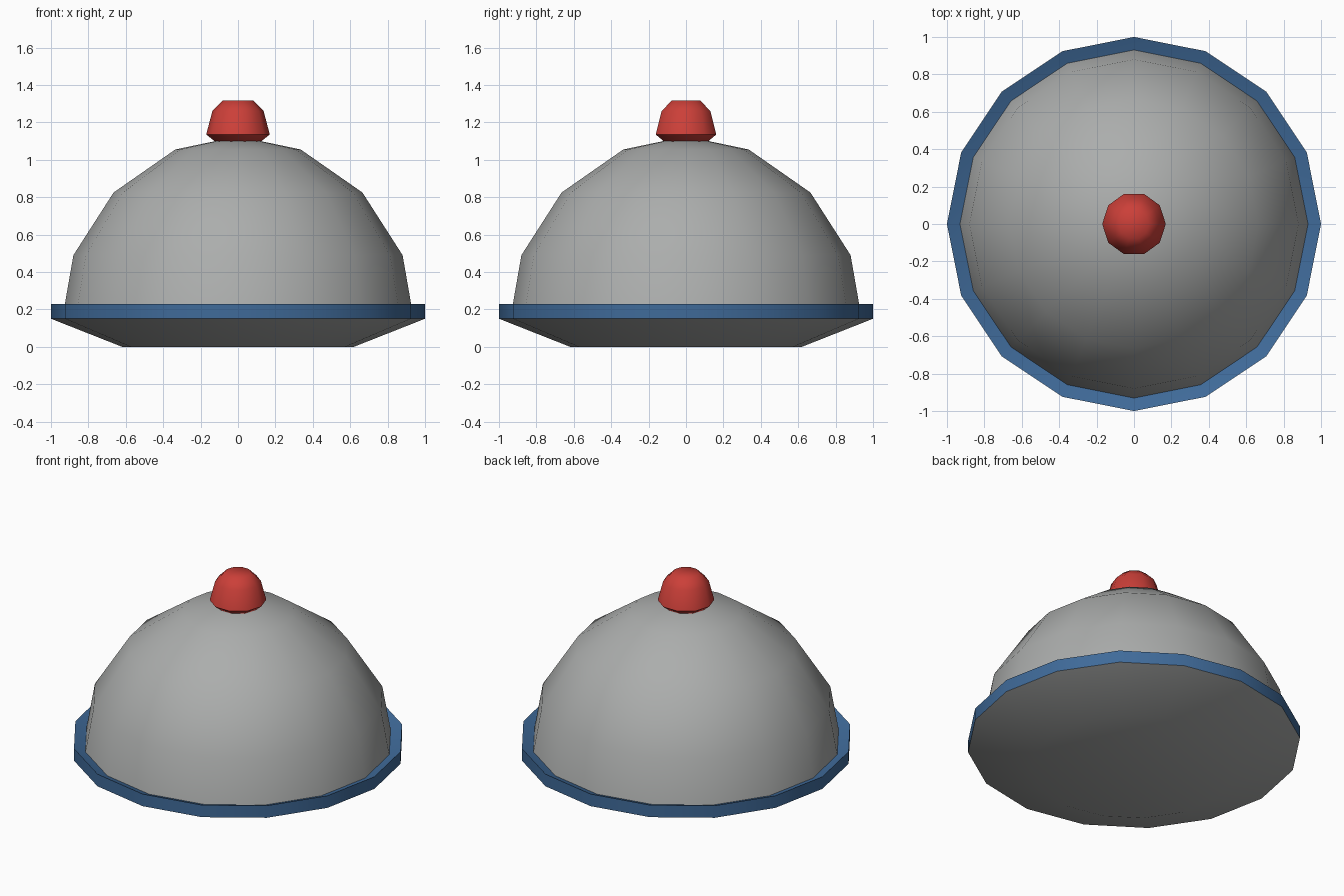
import bpy, bmesh
from math import cos, sin, pi, radians

old = bpy.data.objects.get("Cube")
if old:
    bpy.data.objects.remove(old, do_unlink=True)


def material(name, rgb):
    m = bpy.data.materials.new(name)
    m.use_nodes = True
    m.diffuse_color = (*rgb, 1)
    bsdf = next(n for n in m.node_tree.nodes if n.type == 'BSDF_PRINCIPLED')
    bsdf.inputs["Base Color"].default_value = (*rgb, 1)
    return m


grey = material("grey metal", (0.41, 0.42, 0.415))
blue = material("blue rim", (0.05, 0.145, 0.32))
red = material("red knob", (0.6, 0.05, 0.04))


def lathe(name, profile, sides, materials, band_slots=None, angle=50):
    """Turn a bottom-to-top (radius, height) profile around z."""
    bm = bmesh.new()
    rings = []
    for r, z in profile:
        if r == 0:
            rings.append([bm.verts.new((0, 0, z))] * sides)
        else:
            rings.append([bm.verts.new((r * cos(2 * pi * i / sides),
                                        r * sin(2 * pi * i / sides), z))
                          for i in range(sides)])
    for band, (low, high) in enumerate(zip(rings, rings[1:])):
        for i in range(sides):
            j = (i + 1) % sides
            corners = list(dict.fromkeys((low[i], low[j], high[j], high[i])))
            face = bm.faces.new(corners)
            face.material_index = band_slots[band] if band_slots else 0
    mesh = bpy.data.meshes.new(name)
    bm.to_mesh(mesh)
    bm.free()
    for m in materials:
        mesh.materials.append(m)
    obj = bpy.data.objects.new(name, mesh)
    bpy.context.collection.objects.link(obj)
    bpy.ops.object.select_all(action='DESELECT')
    obj.select_set(True)
    bpy.context.view_layer.objects.active = obj
    bpy.ops.object.shade_smooth_by_angle(angle=radians(angle))
    return obj


# Shallow plate: grey underside, blue rim and inner slope
lathe("plate", [(0, 0), (0.62, 0), (1, 0.15), (1, 0.23), (0.62, 0.08), (0, 0.08)],
      16, [grey, blue], [0, 0, 1, 1, 1])

# Domed cover resting in the plate
lathe("dome_cover", [(0.943, 0.13), (0.88, 0.49), (0.665, 0.825),
                     (0.335, 1.055), (0, 1.125)], 16, [grey])

# Rounded knob with an undercut base
lathe("knob", [(0, 1.095), (0.12, 1.095), (0.17, 1.135), (0.137, 1.26),
               (0.08, 1.317), (0, 1.317)], 10, [red])
